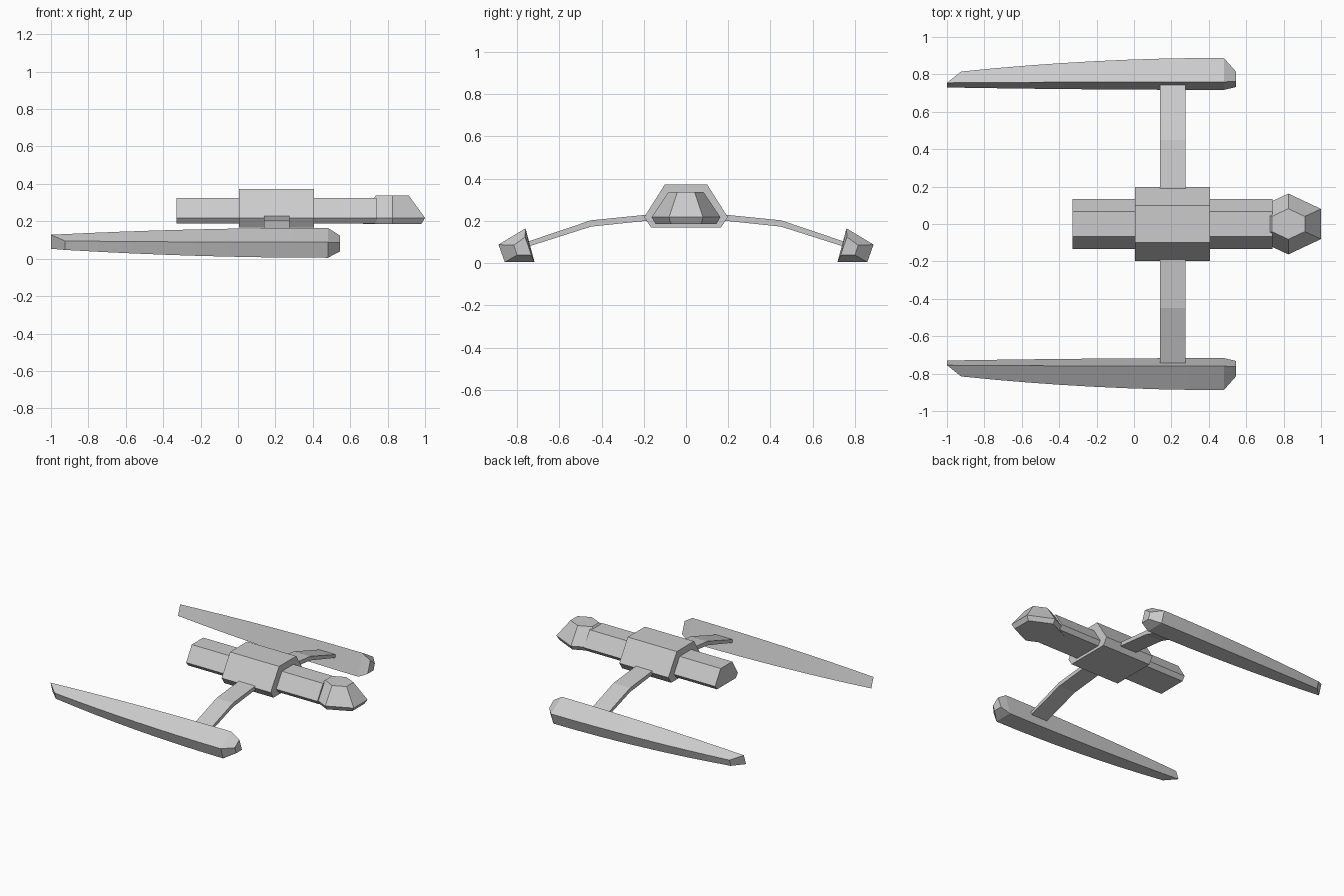
import bpy, bmesh

if "Cube" in bpy.data.objects:
    bpy.data.objects.remove(bpy.data.objects["Cube"], do_unlink=True)

# One plain hull colour
hull = bpy.data.materials.new("hull_grey")
hull.use_nodes = True
GREY = (0.6, 0.6, 0.6, 1)
hull.diffuse_color = GREY
hull.node_tree.nodes["Principled BSDF"].inputs["Base Color"].default_value = GREY


def loft(name, rings):
    """Skin a closed flat-shaded solid through rings of equal point count."""
    bm = bmesh.new()
    loops = [[bm.verts.new(p) for p in ring] for ring in rings]
    count = len(loops[0])
    for a, b in zip(loops, loops[1:]):
        for i in range(count):
            j = (i + 1) % count
            bm.faces.new((a[i], a[j], b[j], b[i]))
    bm.faces.new(loops[0][::-1])
    bm.faces.new(loops[-1])
    bmesh.ops.recalc_face_normals(bm, faces=bm.faces)
    mesh = bpy.data.meshes.new(name)
    bm.to_mesh(mesh)
    bm.free()
    mesh.materials.append(hull)
    obj = bpy.data.objects.new(name, mesh)
    bpy.context.collection.objects.link(obj)
    return obj


def hex_prism(name, x0, x1, half, levels):
    """Six-sided body along x; half widths and heights go top, middle, bottom."""
    side = list(zip(half, levels))
    section = side + [(-y, z) for y, z in reversed(side)]
    return loft(name, [[(x, y, z) for y, z in section] for x in (x0, x1)])


# Central body and slim fuselage running through it
hex_prism("central_body", 0.005, 0.405, (0.1, 0.198, 0.165), (0.373, 0.218, 0.168))
hex_prism("fuselage", -0.33, 0.74, (0.067, 0.133, 0.11), (0.325, 0.218, 0.188))

# Hexagonal command head: three stacked hexagons
HEX = [(1, 0.46), (0, 0.93), (-1, 0.46), (-1, -0.46), (0, -0.93), (1, -0.46)]
loft("command_head", [[(0.825 + r * x, r * y, z) for x, y in HEX]
                      for r, z in ((0.155, 0.186), (0.175, 0.218), (0.088, 0.338))])


# Engine pod: tapered four-sided section, order outer, top, inner, bottom
TAIL = [(-0.925, 0.815, 0.095), (-1, 0.755, 0.128), (-1, 0.73, 0.053), (-0.925, 0.80, 0.047)]
FULL = [(0.48, 0.888, 0.088), (0.48, 0.76, 0.165), (0.48, 0.717, 0.005), (0.48, 0.858, 0.005)]
CAP = [(0.545, 0.815, 0.085), (0.545, 0.762, 0.124), (0.545, 0.732, 0.038), (0.545, 0.80, 0.038)]
STEPS = 8


def pod_ring(s):
    f = 1 - (1 - s) ** 2
    return [(a[0] + (b[0] - a[0]) * s, a[1] + (b[1] - a[1]) * f, a[2] + (b[2] - a[2]) * f)
            for a, b in zip(TAIL, FULL)]


# Bent pylon: y, lower z, upper z
PYLON = [(0.12, 0.208, 0.236), (0.45, 0.173, 0.203), (0.755, 0.076, 0.1)]

for side, label in ((1, "back"), (-1, "front")):
    rings = [pod_ring(i / STEPS) for i in range(STEPS + 1)] + [CAP]
    loft(label + "_engine_pod", [[(x, side * y, z) for x, y, z in r] for r in rings])
    loft(label + "_pylon", [[(0.14, side * y, lo), (0.275, side * y, lo),
                             (0.275, side * y, hi), (0.14, side * y, hi)]
                            for y, lo, hi in PYLON])
